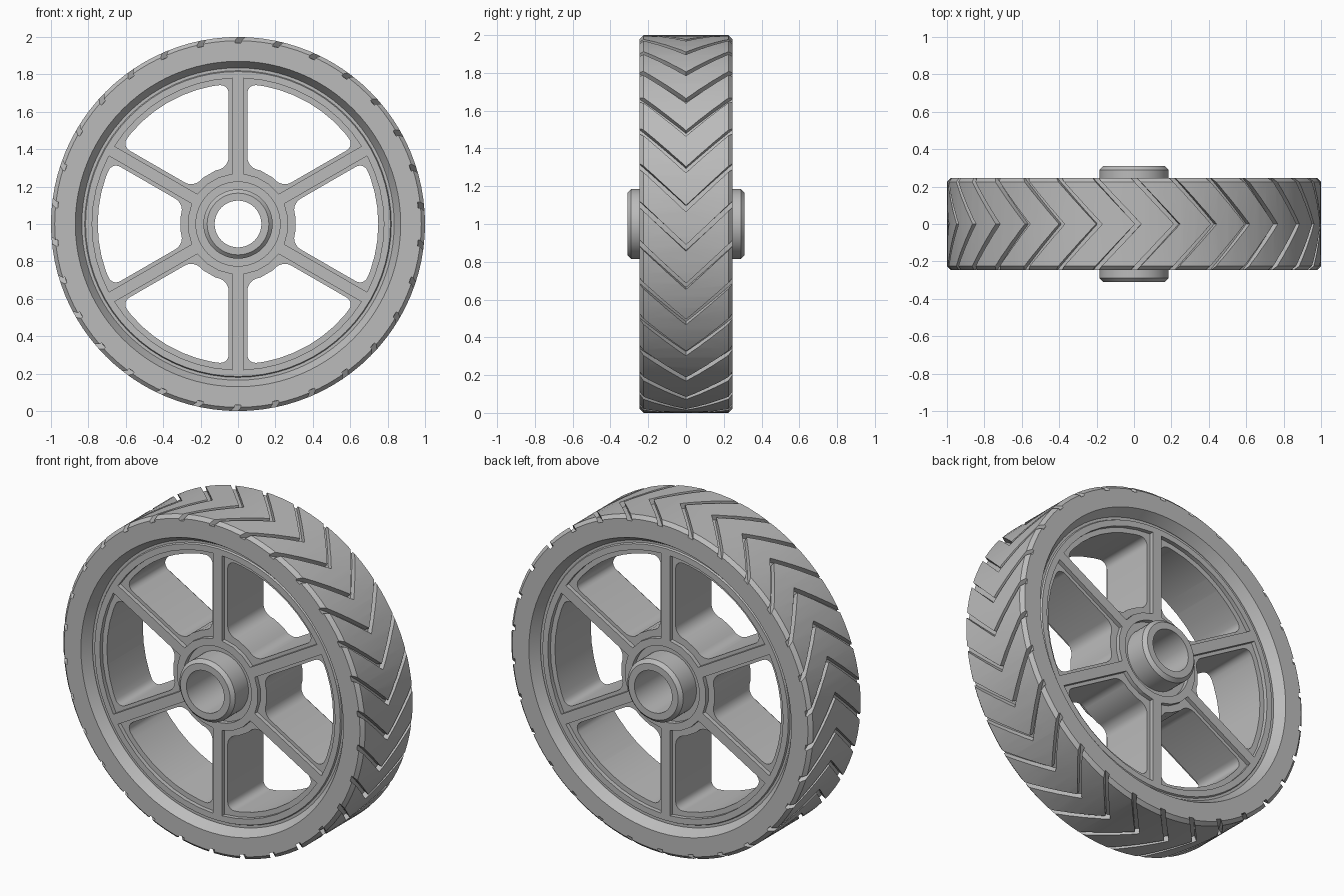
import bpy, bmesh, math
from mathutils import Vector

if "Cube" in bpy.data.objects:
    bpy.data.objects.remove(bpy.data.objects["Cube"], do_unlink=True)

GREY = (0.5, 0.5, 0.5, 1)
mat = bpy.data.materials.new("plain_grey")
mat.use_nodes = True
mat.diffuse_color = GREY
bsdf = mat.node_tree.nodes["Principled BSDF"]
bsdf.inputs["Base Color"].default_value = GREY
bsdf.inputs["Roughness"].default_value = 0.6


def polar(r, a, y):
    """Point at radius r and clockwise angle a from the top of the wheel."""
    return Vector((r * math.sin(a), y, 1 + r * math.cos(a)))


def finish(bm, name):
    bmesh.ops.recalc_face_normals(bm, faces=bm.faces)
    me = bpy.data.meshes.new(name)
    bm.to_mesh(me)
    bm.free()
    me.materials.append(mat)
    ob = bpy.data.objects.new(name, me)
    bpy.context.collection.objects.link(ob)
    return ob


def skin(bm, rings, close=False):
    """Join equal loops of vertices into a closed solid."""
    n = len(rings[0])
    pairs = list(zip(rings, rings[1:])) + ([(rings[-1], rings[0])] if close else [])
    for a, b in pairs:
        for i in range(n):
            bm.faces.new((a[i], a[(i + 1) % n], b[(i + 1) % n], b[i]))
    if not close:
        bm.faces.new(rings[0])
        bm.faces.new(rings[-1][::-1])


def lathe(name, half, segs):
    """Revolve a half profile of (radius, depth), mirrored front to back."""
    prof = half + [(r, -y) for r, y in reversed(half)]
    bm = bmesh.new()
    rings = [[bm.verts.new(polar(r, math.tau * i / segs, y)) for r, y in prof]
             for i in range(segs)]
    skin(bm, rings, close=True)
    return finish(bm, name)


def cut(ob, cutter):
    """Subtract the cutter, keep the result and drop the cutter."""
    cutter.hide_render = True
    mod = ob.modifiers.new("cut", 'BOOLEAN')
    mod.operation, mod.solver, mod.object = 'DIFFERENCE', 'EXACT', cutter
    dg = bpy.context.evaluated_depsgraph_get()
    me = bpy.data.meshes.new_from_object(ob.evaluated_get(dg))
    ob.modifiers.clear()
    ob.data = me
    bpy.data.objects.remove(cutter, do_unlink=True)


def sector_cutter(r_in, r_out, half_spoke, y0, y1, fillet=0):
    """Six prisms that fit between the spokes."""
    bm = bmesh.new()
    for k in range(6):
        mid = math.radians(60 * k + 30)
        path = []
        for r, n, sign in ((r_out, 8, 1), (r_in, 3, -1)):
            h = math.pi / 6 - math.asin(half_spoke / r)
            path += [(r, mid + sign * h * (2 * i / n - 1)) for i in range(n + 1)]
        rings = [[bm.verts.new(polar(r, a, y)) for r, a in path] for y in (y0, y1)]
        skin(bm, rings)
        if fillet:
            edges = [bm.edges.get((rings[0][i], rings[1][i])) for i in (0, 8, 9, 12)]
            bmesh.ops.bevel(bm, geom=edges, offset=fillet, segments=5,
                            profile=0.5, affect='EDGES', clamp_overlap=True)
    return finish(bm, "window_cutter")


# Tyre with chamfered shoulders and a sloped inner lip
tyre = lathe("tyre", [(0.835, 0.19), (0.87, 0.245), (0.98, 0.245), (1.0, 0.225)], 96)

# Thirty chevron grooves across the tread
bm = bmesh.new()
SWEEP, PITCH, HALF = math.radians(13.3), math.tau / 30, 0.017
for k in range(30):
    rings = []
    for i in range(-4, 5):
        y = 0.27 * i / 4
        a = k * PITCH + SWEEP * (1 - abs(y) / 0.245)
        rings.append([bm.verts.new(polar(r, a + s * HALF, y))
                      for r, s in ((0.968, -1), (0.968, 1), (1.04, 1), (1.04, -1))])
    skin(bm, rings)
cut(tyre, finish(bm, "groove_cutter"))

# Spoked wheel: a turned disc with rounded windows and stepped window borders
wheel = lathe("spoked_wheel", [(0.175, 0.165), (0.225, 0.165), (0.225, 0.195),
                               (0.815, 0.195), (0.82, 0.185), (0.85, 0.185)], 72)
cut(wheel, sector_cutter(0.31, 0.75, 0.05, -0.3, 0.3, fillet=0.05))
for side in (-1, 1):
    cut(wheel, sector_cutter(0.27, 0.78, 0.03, side * 0.17, side * 0.3))

# Axle hub tube with chamfered ends
hub = lathe("axle_hub", [(0.125, 0.31), (0.165, 0.31), (0.185, 0.29)], 48)

# Smooth shading with crisp edges
bpy.ops.object.select_all(action='DESELECT')
for ob in (tyre, wheel, hub):
    ob.select_set(True)
bpy.context.view_layer.objects.active = tyre
bpy.ops.object.shade_smooth_by_angle(angle=math.radians(25))
